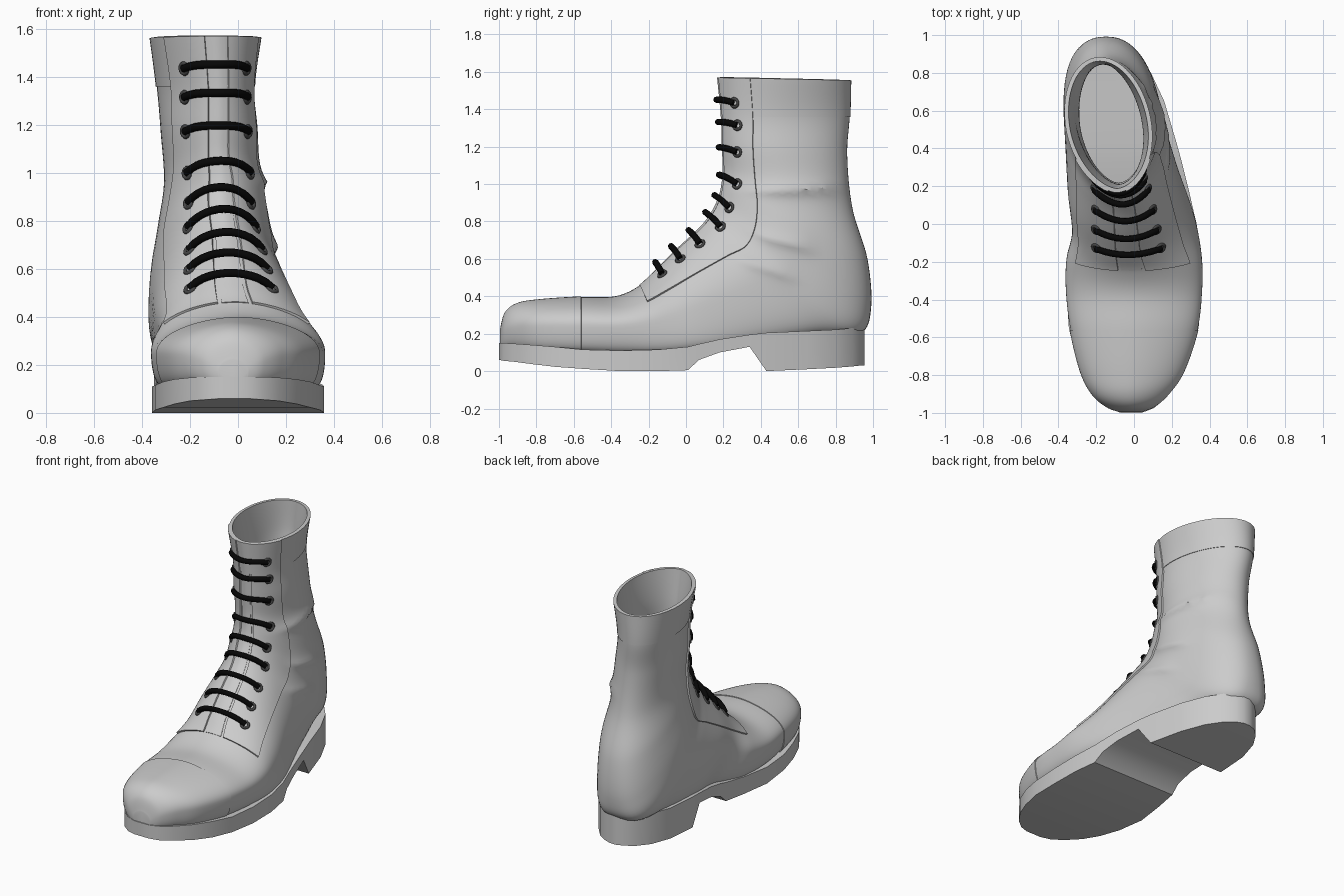
import bpy, bmesh
from math import sin, cos, asin, pi, exp, copysign
from mathutils import Vector

cube = bpy.data.objects.get("Cube")
if cube:
    bpy.data.objects.remove(cube)


def material(name, rgb):
    mat = bpy.data.materials.new(name)
    mat.use_nodes = True
    mat.diffuse_color = (*rgb, 1)
    mat.node_tree.nodes["Principled BSDF"].inputs["Base Color"].default_value = (*rgb, 1)
    return mat


LEATHER = material("grey leather", (.6, .6, .6))
LACE = material("black lace", (.002, .002, .002))
METAL = material("dark eyelet metal", (.06, .06, .06))

# Slices fanning from toe to collar: top y, z; bottom y, z; top x, bottom x; half width; base roundness
SLICES = [
    (-.99, .22, -.99, .12, -.02, -.02, .06, .6),
    (-.965, .31, -.965, .12, -.02, -.02, .125, .4),
    (-.9, .36, -.9, .12, -.02, -.02, .2, .25),
    (-.78, .38, -.78, .11, -.01, -.01, .272, .17),
    (-.56, .395, -.56, .1, 0, 0, .336, .15),
    (-.38, .4, -.34, .09, 0, 0, .36, .15),
    (-.26, .45, -.12, .09, -.01, .01, .358, .15),
    (-.17, .53, .1, .11, -.03, .02, .322, .2),
    (-.06, .64, .4, .15, -.04, -.06, .3, .25),
    (.06, .75, .7, .19, -.05, -.12, .275, .35),
    (.12, .82, .93, .2, -.06, -.15, .262, .6),
    (.165, .9, .99, .34, -.07, -.15, .25, .8),
    (.19, .98, .97, .6, -.07, -.14, .227, .9),
    (.2, 1.08, .89, .87, -.08, -.14, .196, 1),
    (.195, 1.2, .862, 1.15, -.08, -.16, .198, 1),
    (.19, 1.36, .875, 1.36, -.08, -.19, .196, 1),
    (.17, 1.57, .88, 1.555, -.09, -.18, .225, 1),
]
LAST = len(SLICES) - 1
FRONT = 1.15  # how much the front narrows

# Leather folds on the inner side: height at mid ankle, slope, centre y, length, size
FOLDS = [(.97, .05, .62, .28, .034), (.69, -.22, .52, .15, .028), (.55, -.3, .42, .15, .024)]


def slice_at(u):
    """Smoothly interpolated slice values."""
    i = min(int(u), LAST - 1)
    f = u - i
    p, q, r, s = (SLICES[max(0, min(LAST, i + k))] for k in (-1, 0, 1, 2))
    return [b + f / 2 * (c - a + f * (2 * a - 5 * b + 4 * c - d + f * (3 * (b - c) + d - a)))
            for a, b, c, d in zip(p, q, r, s)]


def surface(u, a):
    """Point on the upper; a is 0 at the front or top and pi at the back or sole."""
    ty, tz, by, bz, tx, bx, width, base = slice_at(u)
    t = (1 - cos(a)) / 2
    s = abs(sin(a)) ** (base if abs(a) > pi / 2 else FRONT)
    p = Vector((tx + (bx - tx) * t + copysign(width * s, a), ty + (by - ty) * t, tz + (bz - tz) * t))
    if a > 0:
        for z, slope, yc, length, size in FOLDS:
            d = p.z - z - slope * (p.y - yc)
            across = exp(-abs(d) / (.05 if d > 0 else .03))
            p.x += size * s * across * exp(-((p.y - yc) / length) ** 4)
    return p


def normal(u, a):
    e = .01
    du = surface(min(u + e, LAST), a) - surface(u - e, a)
    return (surface(u, a + e) - surface(u, a - e)).cross(du).normalized()


def slice_with_top(z):
    lo, hi = 5, LAST
    for _ in range(30):
        mid = (lo + hi) / 2
        lo, hi = (mid, hi) if slice_at(mid)[1] < z else (lo, mid)
    return lo


def finish(ob, mat, angle=.6):
    ob.data.materials.append(mat)
    bpy.ops.object.select_all(action='DESELECT')
    ob.select_set(True)
    bpy.context.view_layer.objects.active = ob
    for m in list(ob.modifiers):
        bpy.ops.object.modifier_apply(modifier=m.name)
    bpy.ops.object.shade_smooth_by_angle(angle=angle)


def mesh_object(name, bm):
    me = bpy.data.meshes.new(name)
    bm.to_mesh(me)
    bm.free()
    ob = bpy.data.objects.new(name, me)
    bpy.context.collection.objects.link(ob)
    return ob


def leather(name, u0, u1, a0, a1, thick, outward, nu, na, closed=False):
    """Panel following the upper's surface, thickened in or out."""
    bm = bmesh.new()
    rows = []
    for i in range(nu + 1):
        u = u0 + (u1 - u0) * i / nu
        count = na if closed else na + 1
        rows.append([bm.verts.new(surface(u, a0 + (a1 - a0) * j / na)) for j in range(count)])
    for low, high in zip(rows, rows[1:]):
        for j in range(na):
            k = (j + 1) % len(low)
            bm.faces.new((low[j], low[k], high[k], high[j]))
    if closed and u0 == 0:
        bm.faces.new(rows[0][::-1])
    ob = mesh_object(name, bm)
    mod = ob.modifiers.new("thickness", 'SOLIDIFY')
    mod.thickness = thick
    mod.offset = outward
    finish(ob, LEATHER)


# Upper, toe cap, collar band and lacing flaps
leather("upper", 0, LAST, -pi, pi, .018, -1, 128, 64, True)
leather("toe_cap", 0, 4, -pi, pi, .005, 1, 32, 64, True)
leather("collar_band", 15, LAST, -pi, pi, .004, 1, 8, 64, True)
start = slice_with_top(.46)
leather("left_lacing_flap", start, LAST, .25, 1.04, .01, 1, 76, 10)
leather("right_lacing_flap", start, LAST, -1.04, -.25, .01, 1, 76, 10)
leather("tongue", start, LAST, -.2, .2, .004, 1, 76, 6)

# Sole with arch and heel: y, right x, left x, bottom z, top z
SOLE = [
    (-1, -.07, .04, .06, .15), (-.975, -.135, .105, .055, .15), (-.92, -.2, .17, .05, .147),
    (-.82, -.265, .245, .037, .14), (-.7, -.31, .3, .023, .13), (-.55, -.345, .342, .012, .115),
    (-.35, -.358, .358, 0, .11), (-.15, -.33, .355, 0, .115), (.01, -.305, .33, .005, .13),
    (.07, -.305, .315, .06, .145), (.18, -.315, .29, .1, .17), (.34, -.34, .25, .13, .195),
    (.43, -.35, .225, 0, .205), (.65, -.345, .16, .01, .215), (.8, -.305, .09, .018, .222),
    (.89, -.25, .015, .025, .23), (.935, -.2, -.05, .03, .235), (.955, -.15, -.1, .03, .235),
]
bm = bmesh.new()
rings = [[bm.verts.new(c) for c in ((xr, y, zb), (xl, y, zb), (xl, y, zt), (xr, y, zt))]
         for y, xr, xl, zb, zt in SOLE]
for near, far in zip(rings, rings[1:]):
    for j in range(4):
        k = (j + 1) % 4
        bm.faces.new((near[j], near[k], far[k], far[j]))
bm.faces.new(rings[0])
bm.faces.new(rings[-1])
bmesh.ops.recalc_face_normals(bm, faces=bm.faces)
finish(mesh_object("sole", bm), LEATHER)

# Laces and eyelets, from top row to bottom row, spreading towards the toe
for row, z in enumerate((1.435, 1.315, 1.18, 1.03, .915, .82, .72, .635, .55), 1):
    u = slice_with_top(z)
    half = .122 + .011 * max(0, row - 5)
    reach = asin((half / slice_at(u)[6]) ** (1 / FRONT))
    curve = bpy.data.curves.new(f"lace_{row}", 'CURVE')
    curve.dimensions = '3D'
    curve.bevel_depth = .017
    curve.bevel_resolution = 2
    curve.use_fill_caps = True
    spline = curve.splines.new('POLY')
    spline.points.add(12)
    for i, point in enumerate(spline.points):
        f = i / 6 - 1
        arch = 1 - f ** 4
        p = surface(u, f * reach) + normal(u, f * reach) * (.013 + .008 * arch)
        point.co = (p.x, p.y, p.z + .018 * arch, 1)
    curve.materials.append(LACE)
    bpy.context.collection.objects.link(bpy.data.objects.new(f"lace_{row}", curve))
    for side, a in (("left", reach), ("right", -reach)):
        n = normal(u, a)
        bpy.ops.mesh.primitive_torus_add(
            major_radius=.022, minor_radius=.009, major_segments=14, minor_segments=6,
            location=surface(u, a) + n * .01, rotation=n.to_track_quat('Z', 'Y').to_euler())
        ring = bpy.context.object
        ring.name = f"{side}_eyelet_{row}"
        finish(ring, METAL, 1.5)
